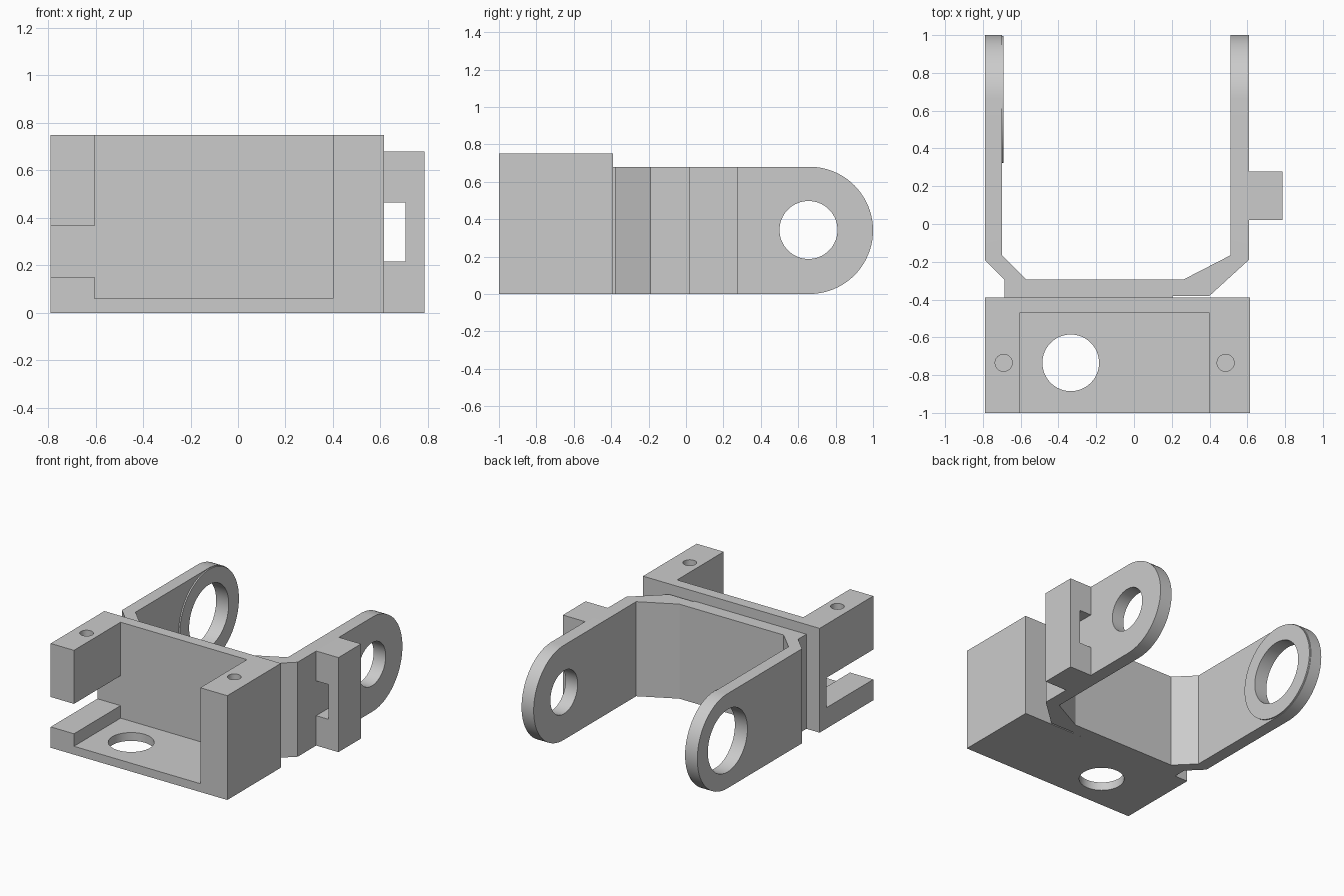
import bpy
import bmesh
import math
from mathutils import Matrix, Vector

if "Cube" in bpy.data.objects:
    bpy.data.objects.remove(bpy.data.objects["Cube"], do_unlink=True)

grey = bpy.data.materials.new("plain grey")
grey.use_nodes = True
grey.diffuse_color = (0.6, 0.6, 0.6, 1)
grey.node_tree.nodes["Principled BSDF"].inputs["Base Color"].default_value = (0.6, 0.6, 0.6, 1)


def finish(name, bm):
    bmesh.ops.recalc_face_normals(bm, faces=bm.faces)
    mesh = bpy.data.meshes.new(name)
    bm.to_mesh(mesh)
    bm.free()
    mesh.materials.append(grey)
    obj = bpy.data.objects.new(name, mesh)
    bpy.context.collection.objects.link(obj)
    return obj


def block(name, low, high):
    low, high = Vector(low), Vector(high)
    bm = bmesh.new()
    bmesh.ops.create_cube(bm, size=1, matrix=Matrix.Translation((low + high) / 2)
                          @ Matrix.Diagonal((*(high - low), 1)))
    return finish(name, bm)


def prism(name, points, sweep):
    """Extrude a closed outline along a vector."""
    bm = bmesh.new()
    face = bm.faces.new([bm.verts.new(p) for p in points])
    result = bmesh.ops.extrude_face_region(bm, geom=[face], use_keep_orig=True)
    verts = [g for g in result["geom"] if isinstance(g, bmesh.types.BMVert)]
    bmesh.ops.translate(bm, verts=verts, vec=sweep)
    return finish(name, bm)


def cylinder(name, centre, radius, depth, axis="Z"):
    matrix = Matrix.Translation(centre)
    if axis == "X":
        matrix = matrix @ Matrix.Rotation(math.pi / 2, 4, "Y")
    bm = bmesh.new()
    bmesh.ops.create_cone(bm, cap_ends=True, segments=64, radius1=radius,
                          radius2=radius, depth=depth, matrix=matrix)
    return finish(name, bm)


def combine(target, tool, operation="DIFFERENCE"):
    """Apply a boolean and discard the helper."""
    tool.hide_render = True
    mod = target.modifiers.new("boolean", "BOOLEAN")
    mod.operation = operation
    mod.solver = "EXACT"
    mod.object = tool
    bpy.ops.object.select_all(action="DESELECT")
    bpy.context.view_layer.objects.active = target
    target.select_set(True)
    bpy.ops.object.modifier_apply(modifier=mod.name)
    bpy.data.objects.remove(tool, do_unlink=True)


# Open housing with a floor, back wall and two end blocks
housing = block("housing", (-0.79, -1, 0), (0.615, -0.39, 0.75))
combine(housing, block("cavity", (-0.605, -1.1, 0.06), (0.4, -0.47, 0.9)))
combine(housing, block("cable_slot", (-0.9, -1.1, 0.15), (-0.55, -0.47, 0.365)))
combine(housing, cylinder("floor_hole", (-0.335, -0.735, 0), 0.15, 0.4))
for x in (-0.69, 0.485):
    combine(housing, cylinder("screw_hole", (x, -0.735, 0.75), 0.045, 0.6))

# U-shaped bracket, trimmed to rounded arm ends
outline = [(-0.79, 1), (-0.79, -0.19), (-0.685, -0.295), (-0.685, -0.392),
           (0.205, -0.392), (0.205, -0.38), (0.4, -0.38), (0.608, -0.19),
           (0.608, 1), (0.512, 1), (0.512, -0.165), (0.26, -0.295),
           (-0.57, -0.295), (-0.7, -0.165), (-0.7, 1)]
bracket = prism("bracket", [(x, y, -0.1) for x, y in outline], (0, 0, 1))
arc = [(-math.pi / 2 + math.pi * i / 40) for i in range(41)]
side = [(-0.6, 0.68), (-0.6, 0)] + [(0.66 + 0.34 * math.cos(a), 0.34 + 0.34 * math.sin(a)) for a in arc]
combine(bracket, prism("trim", [(-1, y, z) for y, z in side], (2, 0, 0)), "INTERSECT")

# Raised round pad inside the right arm, then both pivot holes
pad = cylinder("pad", (-0.715, 0.66, 0.34), 0.336, 0.05, "X")
combine(bracket, pad, "UNION")
for x, radius in ((-0.75, 0.225), (0.56, 0.155)):
    combine(bracket, cylinder("pivot_hole", (x, 0.655, 0.342), radius, 0.4, "X"))

# Side clip with a slot between it and the arm
clip = block("side_clip", (0.6, 0.02, 0), (0.785, 0.278, 0.68))
combine(clip, block("clip_slot", (0.5, -0.2, 0.215), (0.705, 0.5, 0.465)))

for obj in (housing, bracket, clip):
    bpy.ops.object.select_all(action="DESELECT")
    bpy.context.view_layer.objects.active = obj
    obj.select_set(True)
    bpy.ops.object.shade_smooth_by_angle(angle=math.radians(25))
